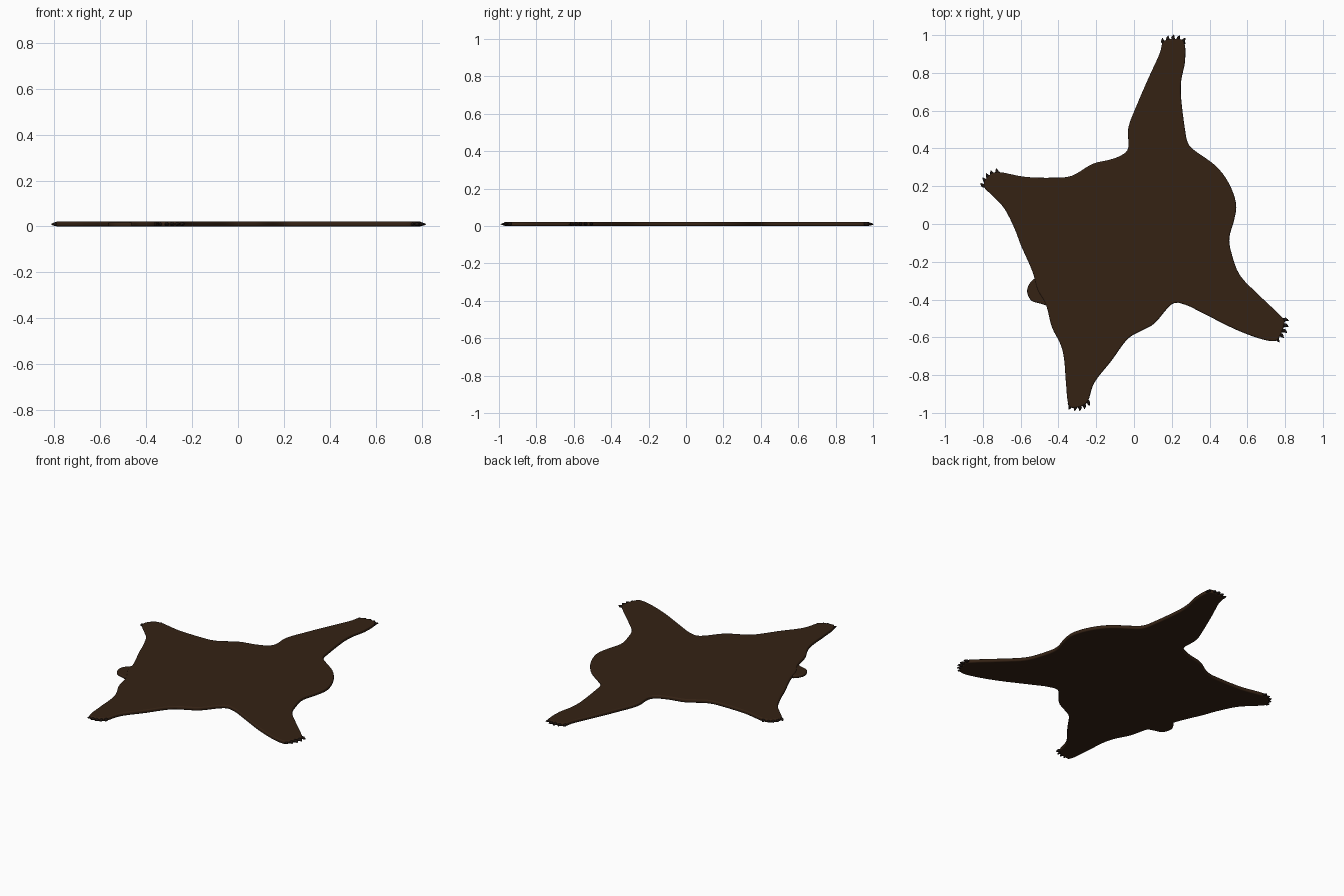
import bpy, math
from mathutils import Vector, Matrix

if "Cube" in bpy.data.objects:
    bpy.data.objects.remove(bpy.data.objects["Cube"])


def material(name, rgb):
    m = bpy.data.materials.new(name)
    m.diffuse_color = (*rgb, 1)
    m.use_nodes = True
    m.node_tree.nodes["Principled BSDF"].inputs["Base Color"].default_value = m.diffuse_color
    return m


FUR = material("dark_fur", (0.035, 0.016, 0.007))
CLAW = material("claw_horn", (0.012, 0.007, 0.005))


def smooth_loop(pts, steps=4):
    # closed Catmull-Rom curve through the points
    out, n = [], len(pts)
    for i in range(n):
        a, b, c, d = (Vector(pts[(i + k) % n]) for k in (-1, 0, 1, 2))
        for s in range(steps):
            t = s / steps
            out.append(0.5 * (2 * b + (c - a) * t + (2 * a - 5 * b + 4 * c - d) * t * t
                              + (3 * b - a - 3 * c + d) * t ** 3))
    return out


def hide_sheet(name, pts, height, edge):
    # filled flat outline with a rounded rim
    cu = bpy.data.curves.new(name, 'CURVE')
    cu.dimensions = '2D'
    cu.fill_mode = 'BOTH'
    loop = smooth_loop(pts)
    sp = cu.splines.new('POLY')
    sp.points.add(len(loop) - 1)
    for p, v in zip(sp.points, loop):
        p.co = (v.x, v.y, 0, 1)
    sp.use_cyclic_u = True
    cu.extrude = height / 2 - edge
    cu.bevel_depth = edge
    cu.bevel_resolution = 2
    cu.offset = -edge
    ob = bpy.data.objects.new(name, cu)
    ob.location.z = height / 2
    bpy.context.collection.objects.link(ob)
    bpy.ops.object.select_all(action='DESELECT')
    ob.select_set(True)
    bpy.context.view_layer.objects.active = ob
    bpy.ops.object.convert(target='MESH')
    ob = bpy.context.object
    ob.data.materials.clear()
    ob.data.materials.append(FUR)
    bpy.ops.object.shade_smooth_by_angle(angle=math.radians(50))
    return ob


# Pelt: one outline taking in the four legs
top_leg = [(-.03, .405), (-.03, .51), (.015, .63), (.08, .78), (.135, .9), (.155, .965),
           (.21, .98), (.265, .965), (.27, .86), (.25, .76), (.25, .66), (.27, .5), (.285, .43)]
neck_side = [(.32, .39), (.43, .31), (.5, .22), (.54, .11), (.53, .02), (.505, -.07), (.515, -.15)]
right_leg = [(.56, -.27), (.66, -.375), (.785, -.495), (.795, -.53), (.775, -.59), (.745, -.62),
             (.66, -.605), (.53, -.555), (.37, -.475), (.27, -.427), (.2, -.425)]
bottom_leg = [(.11, -.525), (.04, -.565), (-.035, -.61), (-.12, -.725), (-.21, -.84), (-.245, -.94),
              (-.295, -.97), (-.345, -.96), (-.36, -.845), (-.37, -.715), (-.39, -.635)]
rump_side = [(-.435, -.545), (-.465, -.43), (-.51, -.35), (-.53, -.275), (-.555, -.21), (-.6, -.11)]
left_leg = [(-.63, -.03), (-.685, .08), (-.75, .15), (-.795, .2), (-.775, .25), (-.72, .275),
            (-.58, .25), (-.435, .245), (-.33, .255), (-.22, .318), (-.13, .34), (-.065, .365)]
hide_sheet("pelt", top_leg + neck_side + right_leg + bottom_leg + rump_side + left_leg, .021, .007)

# Tail stub
hide_sheet("tail", [(-.43, -.43), (-.5, -.42), (-.547, -.402), (-.566, -.35), (-.54, -.3),
                    (-.49, -.28), (-.42, -.33)], .018, .006)


def claw(name, base, tip):
    # slightly hooked tapering claw
    base, tip = Vector((*base, .011)), Vector((*tip, .009))
    d = tip - base
    side = Vector((-d.y, d.x, 0)).normalized()
    up = Vector((0, 0, 1))
    verts, faces, n = [], [], 8
    for t, r in ((0, .0115), (.45, .0095), (.8, .005)):
        c = base + d * t + side * .006 * math.sin(t * math.pi)
        for k in range(n):
            a = 2 * math.pi * k / n
            verts.append(c + side * r * math.cos(a) + up * r * .8 * math.sin(a))
    verts.append(tip)
    for ring in range(2):
        for k in range(n):
            a, b = ring * n + k, ring * n + (k + 1) % n
            faces.append((a, b, b + n, a + n))
    faces += [(2 * n + k, 2 * n + (k + 1) % n, 3 * n) for k in range(n)]
    faces.append(tuple(reversed(range(n))))
    me = bpy.data.meshes.new(name)
    me.from_pydata(verts, [], faces)
    me.materials.append(CLAW)
    me.shade_smooth()
    bpy.context.collection.objects.link(bpy.data.objects.new(name, me))


# Claws: five fanned across each paw, between its two corners (outward is left of a->b)
paws = {"top_paw": ((.262, .955), (.162, .955)),
        "right_paw": ((.745, -.605), (.787, -.51)),
        "bottom_paw": ((-.34, -.95), (-.253, -.935)),
        "left_paw": ((-.715, .265), (-.785, .202))}
for name, (a, b) in paws.items():
    a, b = Vector(a), Vector(b)
    along = (b - a).normalized()
    out = Vector((along.y, -along.x))
    for i in range(5):
        t = i / 4
        bulge = math.sin(t * math.pi) * .016
        base = a.lerp(b, t) + out * bulge
        fan = out + along * (t - .5) * .7
        claw(f"{name}_claw_{i + 1}", base, base + fan.normalized() * .033)
